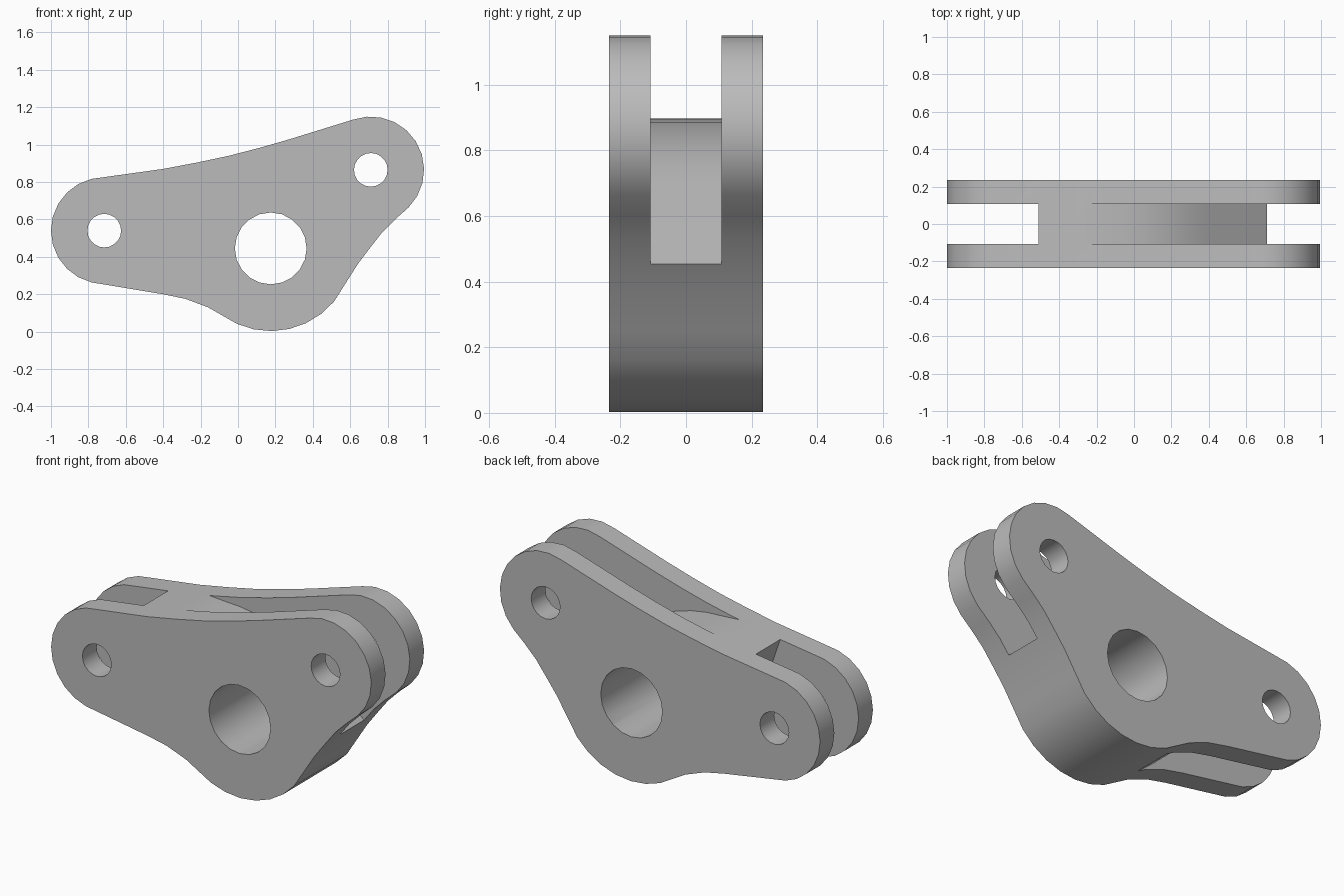
import bpy
import bmesh
from math import cos, sin, radians

cube = bpy.data.objects.get("Cube")
if cube:
    bpy.data.objects.remove(cube, do_unlink=True)

HALF_DEPTH = 0.235
HALF_SLOT = 0.108
LEFT_EYE = (-0.715, 0.54)
RIGHT_EYE = (0.71, 0.865)
PIVOT = (0.175, 0.445)

metal = bpy.data.materials.new("grey metal")
metal.use_nodes = True
grey = (0.5, 0.5, 0.5, 1)
metal.diffuse_color = grey
metal.node_tree.nodes["Principled BSDF"].inputs["Base Color"].default_value = grey


def arc(centre, radius, start, end, steps):
    """Points on an arc in the xz plane, angles in degrees."""
    angles = [radians(start + (end - start) * i / steps) for i in range(steps + 1)]
    return [(centre[0] + radius * cos(a), centre[1] + radius * sin(a)) for a in angles]


def extrude_profile(name, points, half_depth):
    """Solid made by extruding an xz profile along y."""
    bm = bmesh.new()
    face = bm.faces.new([bm.verts.new((x, -half_depth, z)) for x, z in points])
    result = bmesh.ops.extrude_face_region(bm, geom=[face])
    moved = [v for v in result["geom"] if isinstance(v, bmesh.types.BMVert)]
    bmesh.ops.translate(bm, verts=moved, vec=(0, 2 * half_depth, 0))
    bmesh.ops.recalc_face_normals(bm, faces=bm.faces)
    mesh = bpy.data.meshes.new(name)
    bm.to_mesh(mesh)
    bm.free()
    mesh.materials.append(metal)
    obj = bpy.data.objects.new(name, mesh)
    bpy.context.collection.objects.link(obj)
    return obj


# Lever outline: three lobes joined by gently concave flanks
outline = (
    arc(RIGHT_EYE, 0.285, -45, 110, 10)
    + [(0.28, 1.03), (0.12, 0.984), (-0.05, 0.94), (-0.22, 0.904), (-0.4, 0.87)]
    + arc(LEFT_EYE, 0.285, 104, 256, 10)
    + [(-0.4, 0.2), (-0.28, 0.175), (-0.16, 0.13)]
    + arc(PIVOT, 0.442, 246, 320, 6)
    + [(0.57, 0.25), (0.64, 0.36), (0.7, 0.44), (0.77, 0.53), (0.84, 0.6)]
)
lever = extrude_profile("rocker_lever", outline, HALF_DEPTH)

# Fork slots, one at each end
right_slot = (
    [(-0.27, 0.898)]
    + arc((-0.15, 0.03), 0.86, 90, 51, 6)
    + [(0.71, 0.455), (0.87, 0.33), (1.2, 0.33), (1.2, 1.3), (-0.27, 1.3)]
)
left_slot = [
    (-0.545, 0.95), (-0.51, 0.85), (-0.39, 0.5), (-0.33, 0.35), (-0.28, 0.26),
    (-0.22, 0.19), (-0.14, 0.125), (-0.06, 0.06), (-0.06, -0.1),
    (-1.2, -0.1), (-1.2, 0.95),
]
cutters = [
    extrude_profile("right_slot_cutter", right_slot, HALF_SLOT),
    extrude_profile("left_slot_cutter", left_slot, HALF_SLOT),
]

# Pin holes and the large pivot bore
for name, centre, radius in (
    ("left_pin_cutter", LEFT_EYE, 0.09),
    ("right_pin_cutter", RIGHT_EYE, 0.09),
    ("pivot_cutter", PIVOT, 0.192),
):
    circle = arc(centre, radius, 0, 360, 20)[:-1]
    cutters.append(extrude_profile(name, circle, HALF_DEPTH + 0.1))

for cutter in cutters:
    cutter.hide_render = True
    cut = lever.modifiers.new(cutter.name, "BOOLEAN")
    cut.operation = "DIFFERENCE"
    cut.solver = "EXACT"
    cut.object = cutter

# Bake the cuts and discard the cutters
bpy.context.view_layer.update()
graph = bpy.context.evaluated_depsgraph_get()
baked = bpy.data.meshes.new_from_object(lever.evaluated_get(graph))
lever.modifiers.clear()
lever.data = baked
for cutter in cutters:
    bpy.data.objects.remove(cutter, do_unlink=True)

# Smooth the curved rims, keep the plate edges crisp
bpy.ops.object.select_all(action="DESELECT")
lever.select_set(True)
bpy.context.view_layer.objects.active = lever
bpy.ops.object.shade_smooth_by_angle(angle=radians(32))
